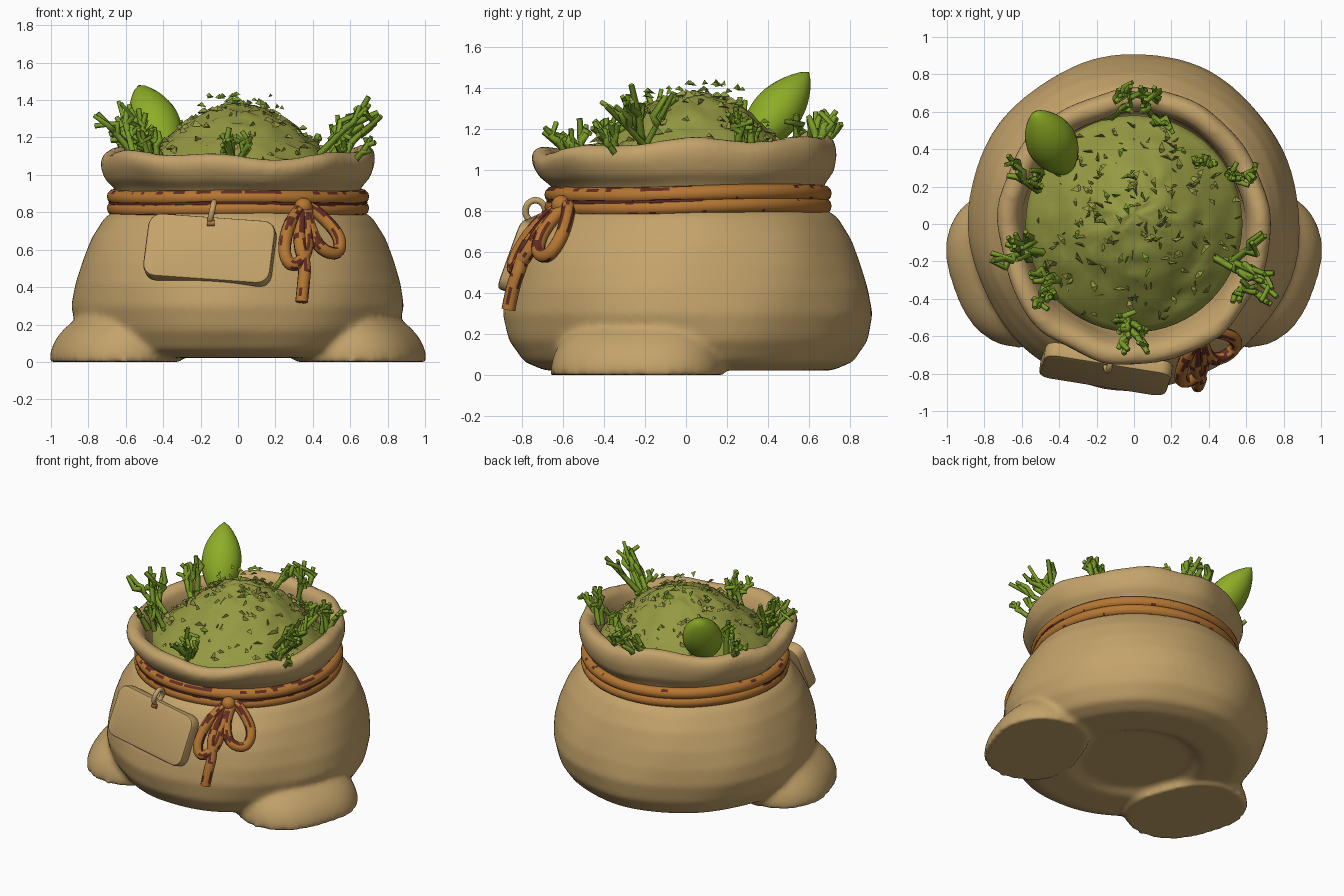
import bpy, bmesh, math, random
from mathutils import Vector, Matrix, noise

if "Cube" in bpy.data.objects:
    bpy.data.objects.remove(bpy.data.objects["Cube"])

random.seed(4)
C = bpy.context

def material(name, rgb):
    m = bpy.data.materials.new(name)
    m.diffuse_color = (*rgb, 1)
    m.use_nodes = True
    m.node_tree.nodes["Principled BSDF"].inputs["Base Color"].default_value = m.diffuse_color
    return m

TAN = material("burlap tan", (0.55, 0.365, 0.145))
ROPE = material("rope orange", (0.46, 0.18, 0.032))
DARK = material("dark maroon", (0.12, 0.025, 0.015))
MOSS = material("moss green", (0.30, 0.32, 0.055))
LEAF = material("leaf green", (0.27, 0.42, 0.02))
GRASS = material("grass green", (0.20, 0.34, 0.022))

def mesh_object(name, bm, *mats, smooth=True):
    bmesh.ops.recalc_face_normals(bm, faces=bm.faces)
    for f in bm.faces:
        f.smooth = smooth
    me = bpy.data.meshes.new(name)
    bm.to_mesh(me)
    bm.free()
    ob = bpy.data.objects.new(name, me)
    C.collection.objects.link(ob)
    for m in mats:
        me.materials.append(m)
    return ob

def to_mesh(ob):
    bpy.ops.object.select_all(action='DESELECT')
    ob.select_set(True)
    C.view_layer.objects.active = ob
    bpy.ops.object.convert(target='MESH')
    return C.object

def tube(name, paths, radius, mat, closed=False, res=4, kind='NURBS', taper=1.0):
    cu = bpy.data.curves.new(name, 'CURVE')
    cu.dimensions = '3D'
    cu.bevel_depth, cu.bevel_resolution = radius, res
    cu.use_fill_caps, cu.resolution_u = True, 6
    for pts in paths:
        s = cu.splines.new(kind)
        s.points.add(len(pts) - 1)
        for i, p in enumerate(pts):
            s.points[i].co = (*p, 1)
            s.points[i].radius = 1 + (taper - 1) * i / (len(pts) - 1)
        s.use_cyclic_u = closed
        if kind == 'NURBS':
            s.order_u, s.use_endpoint_u = 3, not closed
    ob = bpy.data.objects.new(name, cu)
    C.collection.objects.link(ob)
    cu.materials.append(mat)
    return to_mesh(ob)

# ---- sack: lathe with a wavy lip, merged with two bottom corners ----
PROFILE = [(0.38, 0.06), (0.46, 0.022), (0.70, 0.022), (0.80, 0.065), (0.87, 0.17), (0.90, 0.30),
           (0.885, 0.42), (0.85, 0.54), (0.80, 0.66), (0.725, 0.77), (0.65, 0.82), (0.64, 0.88),
           (0.665, 0.93), (0.715, 0.98), (0.74, 1.05), (0.74, 1.10), (0.715, 1.135), (0.67, 1.14),
           (0.63, 1.11), (0.605, 1.04), (0.595, 0.95), (0.58, 0.86)]

def sack_radius(z):
    for (r0, z0), (r1, z1) in zip(PROFILE[1:12], PROFILE[2:13]):
        if z0 <= z <= z1 and z1 > z0:
            return r0 + (r1 - r0) * (z - z0) / (z1 - z0)
    return 0.7

bm = bmesh.new()
N = 96
rings = []
for r, z in PROFILE:
    lip = max(0, min(1, (z - 0.9) / 0.2))
    ring = []
    for i in range(N):
        a = 2 * math.pi * i / N
        w = 0.5 * math.sin(5 * a + 1) + 0.5 * math.sin(8 * a + 2.2) + 0.4 * math.sin(13 * a)
        rr = r * (1 + 0.014 * lip * w + 0.007 * math.sin(4 * a + 9 * z) + 0.004 * math.sin(9 * a - 7 * z))
        dz = lip * (0.035 * math.sin(a) + 0.012 * math.sin(3 * a + 2) + 0.012 * math.sin(7 * a + 1))
        ring.append(bm.verts.new((0.985 * rr * math.cos(a), rr * math.sin(a) + 0.01 - 0.03 * lip, z + dz)))
    rings.append(ring)
for a, b in zip(rings, rings[1:]):
    for i in range(N):
        bm.faces.new((a[i], a[(i + 1) % N], b[(i + 1) % N], b[i]))
bm.faces.new(rings[0])
bm.faces.new(rings[-1])
# corners: wedge-shaped pillows lying tangent to the sack, turned 20 degrees to the front
ca, sa = math.cos(math.radians(-20)), math.sin(math.radians(-20))
for side in (-1, 1):
    v = bmesh.ops.create_uvsphere(bm, u_segments=40, v_segments=24, radius=1)["verts"]
    for p in v:
        x, y, z = p.co
        out = 0.70 + 0.325 * x
        tan = 0.43 * math.copysign(abs(y) ** 0.8, y)
        h = 0.31 * max(0, z) ** 0.9 * (1 - 0.22 * max(0, x))
        if z < 0:  # soft rounded underside
            h = 0
            out, tan = 0.70 + 0.325 * x * 0.97, tan * 0.97
        p.co = (side * (out * ca - tan * sa), out * sa + tan * ca, h)
sack = mesh_object("sack", bm, TAN)
m = sack.modifiers.new("merge", 'REMESH')
m.mode, m.voxel_size, m.use_smooth_shade = 'VOXEL', 0.02, True
m = sack.modifiers.new("soften", 'SMOOTH')
m.factor, m.iterations = 0.5, 6
sack = to_mesh(sack)
if not sack.data.materials:
    sack.data.materials.append(TAN)
low = min(v.co.z for v in sack.data.vertices)
for v in sack.data.vertices:
    v.co.z -= low

# ---- rope wound twice around the neck, with dark worn streaks ----
def wear(ob, edge, level):
    ob.data.materials.append(DARK)
    for f in ob.data.polygons:
        c = f.center
        spot = noise.noise(c * 11 + f.normal * 1.6)
        back = 0.25 if c.y > 0.1 else 0
        if abs(f.normal.z) >= edge and spot > level + back:
            f.material_index = 1

def neck_ring(z, a0=0.0, a1=2 * math.pi, n=64):
    pts = []
    for i in range(n):
        a = a0 + (a1 - a0) * i / n
        pts.append((0.662 * math.cos(a), 0.662 * math.sin(a) + 0.01,
                    z + 0.008 * math.sin(a) + 0.005 * math.sin(3 * a)))
    return pts

for name, z in (("lower_rope", 0.822), ("upper_rope", 0.884)):
    wear(tube(name, [neck_ring(z)], 0.040, ROPE, closed=True), 0.4, 0.1)
tube("rope_groove", [neck_ring(0.853, math.pi * 0.98, math.pi * 2.05)], 0.030, DARK)

# ---- bow: two loops, a knot and a tail lying on the sack ----
def on_sack(x, z, off):
    return (x, -math.sqrt(sack_radius(z) ** 2 - x * x) - off, z)

LEFT = [(.35, .84), (.27, .74), (.24, .58), (.29, .50), (.37, .57), (.37, .72)]
RIGHT = [(.36, .84), (.44, .79), (.55, .67), (.54, .57), (.44, .60), (.38, .72)]
TAIL = [(.34, .80), (.32, .66), (.36, .52), (.35, .42), (.34, .32)]
for name, pts, cl in (("bow_left_loop", LEFT, True), ("bow_right_loop", RIGHT, True),
                      ("bow_tail", TAIL, False)):
    wear(tube(name, [[on_sack(x, z, 0.036) for x, z in pts]], 0.034, ROPE, closed=cl), 0, 0.2)
bm = bmesh.new()
bmesh.ops.create_uvsphere(bm, u_segments=16, v_segments=10, radius=0.048,
                          matrix=Matrix.Translation((0.35, -0.61, 0.83)))
mesh_object("bow_knot", bm, ROPE)

# ---- hanging tag with its string ring ----
bm = bmesh.new()
bmesh.ops.create_cube(bm, size=1, matrix=Matrix.Diagonal((0.69, 0.085, 0.36, 1)))
corners = [e for e in bm.edges if abs((e.verts[0].co - e.verts[1].co).y) > 0.01]
bmesh.ops.bevel(bm, geom=corners, offset=0.07, segments=5, profile=0.5, affect='EDGES')
tag = mesh_object("tag", bm, TAN)
tag.location = (-0.15, -0.775, 0.595)
tag.rotation_euler = (-0.36, 0.07, -0.16)
m = tag.modifiers.new("round", 'BEVEL')
m.width, m.segments, m.limit_method = 0.015, 2, 'ANGLE'
to_mesh(tag)
bpy.ops.object.shade_smooth_by_angle(angle=math.radians(40))
ring = [(-0.14 + 0.012 * math.sin(t), -0.735 + 0.05 * math.cos(t), 0.80 + 0.055 * math.sin(t))
        for t in [i * math.pi / 6 for i in range(12)]]
tube("tag_string", [ring], 0.016, TAN, closed=True)
tube("tag_knot", [[(-0.165, -0.765, 0.742), (-0.125, -0.77, 0.742)]], 0.016, ROPE, kind='POLY')

# ---- moss mound ----
def mound(r, a):
    k = r / 0.585
    return Vector((r * math.cos(a), r * math.sin(a) + 0.06 * (1 - k),
                   1.0 + 0.375 * math.cos(math.pi / 2 * min(k, 1))))

bm = bmesh.new()
top = bm.verts.new(mound(0, 0))
prev = None
for j in range(1, 19):
    ring = []
    for i in range(64):
        p = mound(0.58 * j / 18, 2 * math.pi * i / 64)
        p.z += 0.022 * noise.noise(p * 9) + 0.016 * noise.noise(p * 25)
        ring.append(bm.verts.new(p))
    for i in range(64):
        n = (i + 1) % 64
        bm.faces.new((prev[i], ring[i], ring[n], prev[n]) if prev else (top, ring[i], ring[n]))
    prev = ring
low_ring = [bm.verts.new((v.co.x, v.co.y, 0.84)) for v in prev]
for i in range(64):
    n = (i + 1) % 64
    bm.faces.new((prev[i], low_ring[i], low_ring[n], prev[n]))
mesh_object("moss_mound", bm, MOSS)

# ---- small shards on the moss and loose crumbs above it ----
def shards(name, count, mat, rmax, lift, size):
    bm = bmesh.new()
    for _ in range(count):
        c = mound(rmax * math.sqrt(random.random()), random.uniform(0, 2 * math.pi))
        c.z += random.uniform(*lift)
        s = random.uniform(0.6, 1.2) * size
        rot = Matrix.Rotation(random.uniform(0, 6.28), 3, 'Z') @ Matrix.Rotation(random.uniform(-.6, .6), 3, 'X')
        pts = [(-s, 0, 0), (s, 0.2 * s, 0.2 * s), (0.2 * s, 0.8 * s, 0), (0.1 * s, 0.2 * s, 0.9 * s)]
        v = [bm.verts.new(c + rot @ Vector(p)) for p in pts]
        for f in ((0, 2, 1), (0, 1, 3), (1, 2, 3), (2, 0, 3)):
            bm.faces.new([v[k] for k in f])
    mesh_object(name, bm, mat, smooth=False)

shards("moss_shards", 150, MOSS, 0.55, (-0.01, 0.012), 0.034)
shards("grass_shards", 24, GRASS, 0.5, (0.0, 0.02), 0.028)
shards("loose_crumbs", 20, GRASS, 0.25, (0.03, 0.09), 0.03)

# ---- grass sprigs around the mouth: base, lean, length, blades ----
def sprig(name, base, lean, length, blades):
    base, lean, paths = Vector(base), Vector(lean), []
    def rnd(s):
        return Vector([random.uniform(-s, s) for _ in range(3)])
    for _ in range(blades):
        d = (lean + rnd(0.5)).normalized()
        b = base + Vector((random.uniform(-.05, .05), random.uniform(-.05, .05), -0.02))
        L = length * random.uniform(0.75, 1.05)
        mid = b + d * L * 0.5 + rnd(0.012)
        paths.append([b, mid, b + d * L + rnd(0.015)])
        for k in (0.2, 0.0):
            q = mid + d * L * k * 0.5
            paths.append([q, q + (d + rnd(0.9)).normalized() * L * 0.2,
                          q + (d + rnd(0.7)).normalized() * L * 0.4])
    tube(name, paths, 0.022, GRASS, res=0, kind='POLY', taper=0.65)

SPRIGS = [((0.47, -0.20, 1.12), (0.42, -0.02, 1), 0.38, 4), ((0.53, 0.26, 1.08), (0.35, 0.0, 1), 0.25, 4),
          ((0.10, 0.57, 1.08), (0.2, 0.3, 1), 0.29, 4), ((-0.12, 0.58, 1.08), (0.1, 0.15, 1), 0.24, 3),
          ((-0.55, 0.20, 1.10), (-0.35, 0.05, 1), 0.28, 4), ((-0.52, -0.18, 1.12), (-0.4, 0.1, 1), 0.31, 5),
          ((-0.43, -0.33, 1.09), (-0.3, -0.1, 1), 0.22, 5), ((-0.06, -0.53, 1.06), (0, -0.3, 1), 0.23, 5),
          ((0.58, -0.30, 1.08), (0.3, -0.3, 1), 0.20, 3), ((0.36, 0.33, 1.14), (0, 0.1, 1), 0.12, 3)]
for i, s in enumerate(SPRIGS):
    sprig(f"grass_sprig_{i + 1}", *s)

# ---- large pointed leaf ----
base, tip = Vector((-0.35, 0.27, 1.07)), Vector((-0.53, 0.60, 1.48))
axis = tip - base
wide = Vector((0.9, 0.43, 0))
wide = (wide - axis * wide.dot(axis) / axis.length_squared).normalized()
thick = axis.cross(wide).normalized()
bm = bmesh.new()
prev = None
for j in range(17):
    t = j / 16
    w = max(0.004, math.sin(math.pi * t) ** 0.75) if 0 < t < 1 else 0.004
    ring = []
    for i in range(20):
        a = 2 * math.pi * i / 20
        ring.append(bm.verts.new(base + axis * t + wide * 0.135 * w * math.cos(a)
                                 + thick * 0.12 * w * math.sin(a)))
    if prev:
        for i in range(20):
            n = (i + 1) % 20
            bm.faces.new((prev[i], prev[n], ring[n], ring[i]))
    else:
        bm.faces.new(ring)
    prev = ring
bm.faces.new(prev)
mesh_object("large_leaf", bm, LEAF)
